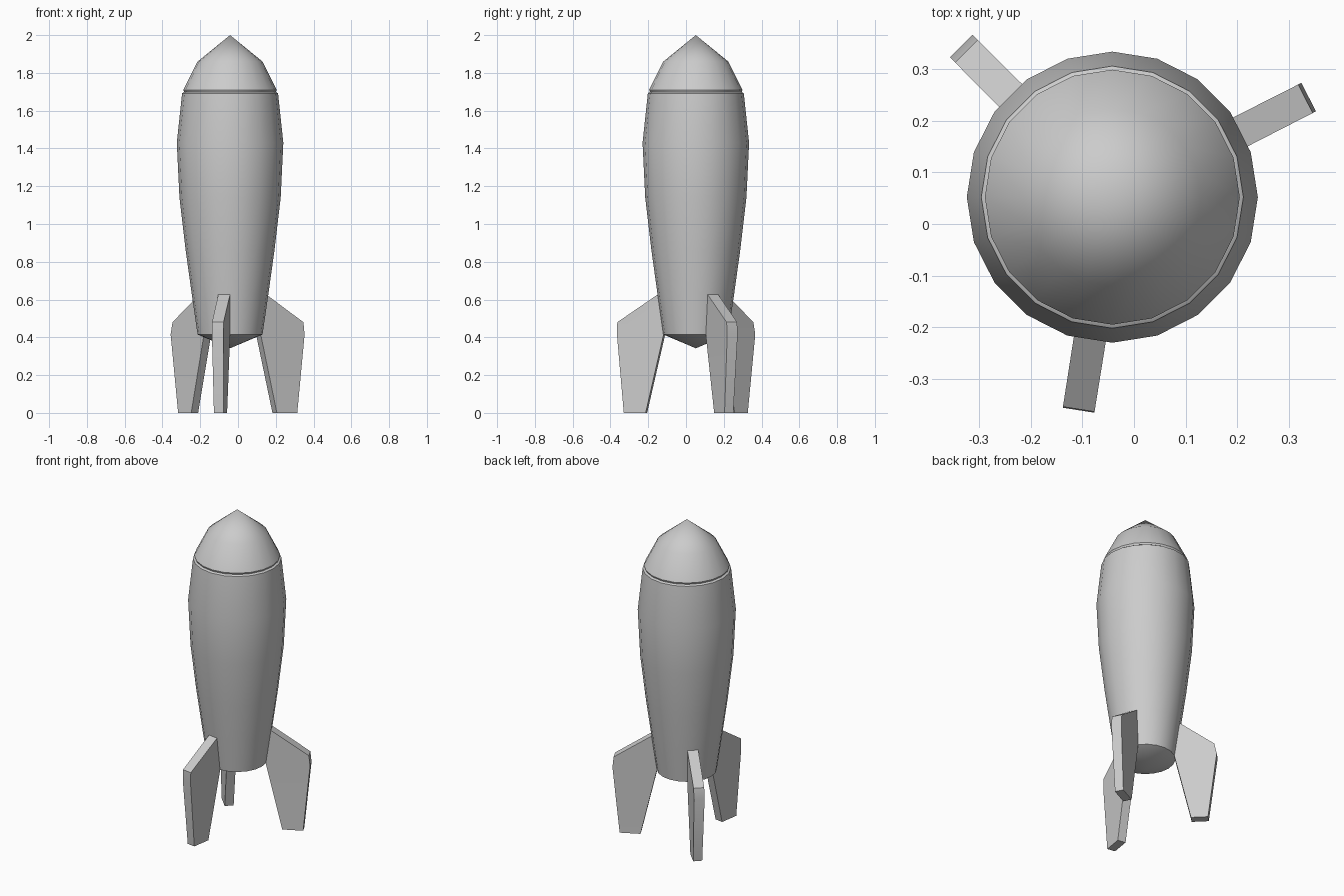
import bpy, bmesh
from math import sin, cos, radians, tau

if "Cube" in bpy.data.objects:
    bpy.data.objects.remove(bpy.data.objects["Cube"])

CX, CY, SIDES = -0.042, 0.052, 20


def finish(name, bm, angle=35):
    bmesh.ops.recalc_face_normals(bm, faces=bm.faces)
    mesh = bpy.data.meshes.new(name)
    bm.to_mesh(mesh)
    bm.free()
    ob = bpy.data.objects.new(name, mesh)
    ob.location = (CX, CY, 0)
    bpy.context.collection.objects.link(ob)
    bpy.ops.object.select_all(action='DESELECT')
    ob.select_set(True)
    bpy.context.view_layer.objects.active = ob
    bpy.ops.object.shade_smooth_by_angle(angle=radians(angle))
    return ob


def lathe(name, profile):
    """Revolve (radius, z) points; radius 0 becomes a single pole."""
    bm = bmesh.new()
    rings = []
    for r, z in profile:
        n = SIDES if r > 0 else 1
        rings.append([bm.verts.new((r * cos(tau * i / SIDES), r * sin(tau * i / SIDES), z))
                      for i in range(n)])
    for a, b in zip(rings, rings[1:]):
        for i in range(SIDES):
            j = (i + 1) % SIDES
            quad = [a[i % len(a)], a[j % len(a)], b[j % len(b)], b[i % len(b)]]
            bm.faces.new(list(dict.fromkeys(quad)))
    return finish(name, bm)


def fin(name, angle, top, mid, foot):
    """Tapered fin growing out of one body facet."""
    outline = [(0.168, 0.417, 0.027), (0.199, 0.627, 0.0315), (top, 0.48, 0.031),
               (mid, 0.415, 0.031), (foot, 0.0, 0.026), (0.265, 0.0, 0.026)]
    bm = bmesh.new()
    left = [bm.verts.new((r, h, z)) for r, z, h in outline]
    right = [bm.verts.new((r, -h, z)) for r, z, h in outline]
    n = len(outline)
    # side panels split at the fin's knee line
    for s in (left, right):
        bm.faces.new(s[:4])
        bm.faces.new((s[0], s[3], s[4], s[5]))
    for i in range(n):
        j = (i + 1) % n
        bm.faces.new((left[i], left[j], right[j], right[i]))
    finish(name, bm, 20).rotation_euler.z = radians(angle)


# fuselage with shallow conical tail, closed by a shoulder under the nose
lathe("fuselage", [(0, 0.342), (0.172, 0.415), (0.203, 0.63), (0.235, 0.86),
                   (0.268, 1.14), (0.282, 1.43), (0.254, 1.692), (0.242, 1.70), (0, 1.70)])

# faceted nose cone
lathe("nose_cone", [(0, 1.697), (0.242, 1.697), (0.247, 1.71), (0.172, 1.86), (0, 2.0)])

# three fins, each on the middle of a facet
fin("fin_right", 27, 0.420, 0.427, 0.386)
fin("fin_back_left", 135, 0.400, 0.414, 0.363)
fin("fin_front", 261, 0.416, 0.418, 0.382)
